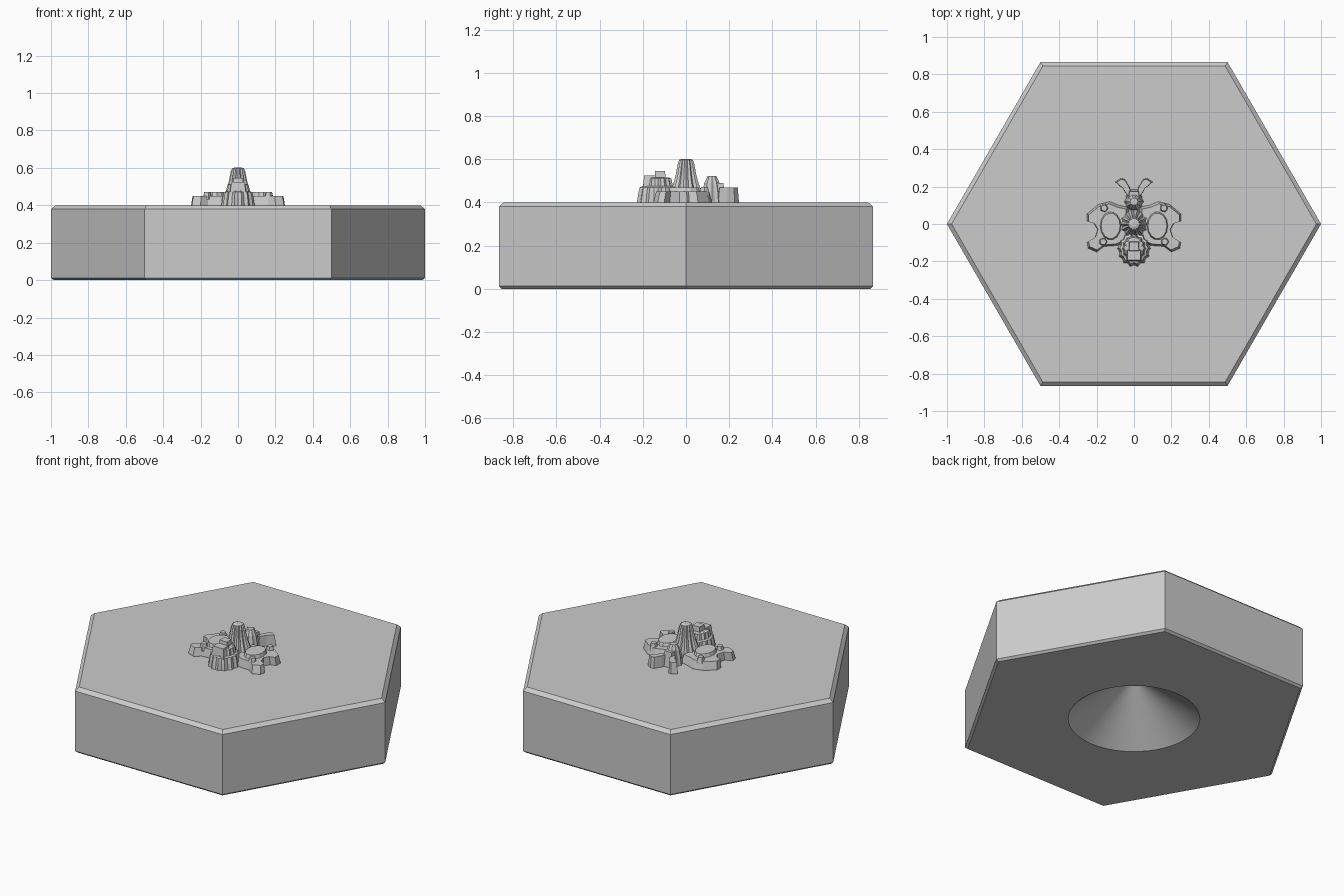
import bpy, bmesh
from math import cos, sin, pi, atan2, radians

cube = bpy.data.objects.get("Cube")
if cube:
    bpy.data.objects.remove(cube)

grey = bpy.data.materials.new("stone grey")
grey.use_nodes = True
GREY = (0.6, 0.6, 0.6, 1)
grey.diffuse_color = GREY
grey.node_tree.nodes["Principled BSDF"].inputs["Base Color"].default_value = GREY


def loft(name, rings, smooth=False):
    """Skin matching rings of points and close both ends."""
    bm = bmesh.new()
    loops = [[bm.verts.new(p) for p in ring] for ring in rings]
    n = len(loops[0])
    for a, b in zip(loops, loops[1:]):
        for i in range(n):
            j = (i + 1) % n
            bm.faces.new((a[i], a[j], b[j], b[i]))
    bm.faces.new(loops[0])
    bm.faces.new(loops[-1])
    bmesh.ops.recalc_face_normals(bm, faces=bm.faces)
    mesh = bpy.data.meshes.new(name)
    bm.to_mesh(mesh)
    bm.free()
    obj = bpy.data.objects.new(name, mesh)
    bpy.context.collection.objects.link(obj)
    mesh.materials.append(grey)
    if smooth:
        bpy.ops.object.select_all(action='DESELECT')
        obj.select_set(True)
        bpy.context.view_layer.objects.active = obj
        bpy.ops.object.shade_smooth_by_angle(angle=radians(20))
    return obj


SEGS = 48


def hex_ring(r, z):
    side = SEGS // 6
    pts = []
    for k in range(SEGS):
        c, t = divmod(k, side)
        t /= side
        a, b = c * pi / 3, (c + 1) * pi / 3
        pts.append((r * (cos(a) * (1 - t) + cos(b) * t),
                    r * (sin(a) * (1 - t) + sin(b) * t), z))
    return pts


def round_ring(r, z):
    pts = []
    for x, y, _ in hex_ring(1, 0):
        a = atan2(y, x)
        pts.append((r * cos(a), r * sin(a), z))
    return pts


# Hexagonal tile with chamfered rims and a conical hollow underneath
loft("hex_tile", [round_ring(0.002, 0.27), round_ring(0.367, 0), hex_ring(0.985, 0),
                  hex_ring(1, 0.012), hex_ring(1, 0.38), hex_ring(0.975, 0.4)], True)


def crag(name, x, y, tiers, stretch=1.0, sides=28, flute=0.06):
    """Fluted rock column from (radius, height) tiers."""
    rings = []
    for r, z in tiers:
        ring = []
        for i in range(sides):
            a = 2 * pi * i / sides
            k = r * (1 + flute * (-1) ** i)
            ring.append((x + k * cos(a), y + k * stretch * sin(a), z))
        rings.append(ring)
    return loft(name, rings)


def terrace(name, outline, top, inset, sx=1):
    """Flat-topped ledge with steep sides, shrunk towards its centre."""
    cx = sum(p[0] for p in outline) / len(outline)
    cy = sum(p[1] for p in outline) / len(outline)
    rings = []
    for s, z in ((1, 0.39), (1, 0.405), (1 - inset, top)):
        rings.append([(sx * (cx + (x - cx) * s), cy + (y - cy) * s, z) for x, y in outline])
    return loft(name, rings)


# Central summit
crag("summit", 0, 0, [(0.082, 0.39), (0.068, 0.45), (0.052, 0.5), (0.045, 0.53),
                      (0.036, 0.58), (0.03, 0.597), (0.016, 0.602)], flute=0.08)

# Stepped front mound
crag("front_mound", 0, -0.13, [(0.085, 0.39), (0.078, 0.44), (0.072, 0.47), (0.06, 0.475),
                               (0.053, 0.51), (0.045, 0.515)], stretch=1.13)
terrace("front_mound_cap", [(-0.04, -0.155), (0.04, -0.155), (0.035, -0.085), (-0.035, -0.085)],
        0.545, 0.35)
terrace("front_mound_step", [(-0.05, -0.205), (0.05, -0.205), (0.05, -0.13), (-0.05, -0.13)],
        0.525, 0.3)

# Rear knoll and saddle
crag("rear_knoll", 0, 0.12, [(0.05, 0.39), (0.043, 0.45), (0.035, 0.49), (0.02, 0.522)],
     sides=20)
terrace("rear_saddle", [(-0.04, 0.09), (0.04, 0.09), (0.032, 0.185), (-0.032, 0.185)], 0.49, 0.25)

# Mirrored ledges, plateaus and rear spurs
LEDGE = [(0.03, 0.09), (0.08, 0.1), (0.13, 0.12), (0.19, 0.105), (0.25, 0.055), (0.25, 0.015),
         (0.215, 0.005), (0.195, -0.03), (0.21, -0.075), (0.25, -0.1), (0.245, -0.13),
         (0.2, -0.15), (0.16, -0.12), (0.09, -0.115), (0.03, -0.09)]
SPUR = [(0.005, 0.15), (0.035, 0.15), (0.06, 0.19), (0.1, 0.225), (0.07, 0.245), (0.05, 0.24),
        (0.025, 0.2)]
for side, sx in (("left", 1), ("right", -1)):
    terrace(side + "_ledge", LEDGE, 0.45, 0.09, sx)
    crag(side + "_plateau", sx * 0.125, -0.01, [(0.062, 0.39), (0.058, 0.44), (0.05, 0.47)],
         stretch=1.35, flute=0.02)
    terrace(side + "_rear_spur", SPUR, 0.468, 0.12, sx)
    for k, (x, y) in enumerate(((0.16, 0.085), (0.165, -0.095))):
        crag(side + "_boulder_" + str(k), sx * x, y, [(0.025, 0.43), (0.016, 0.472)], sides=10)
